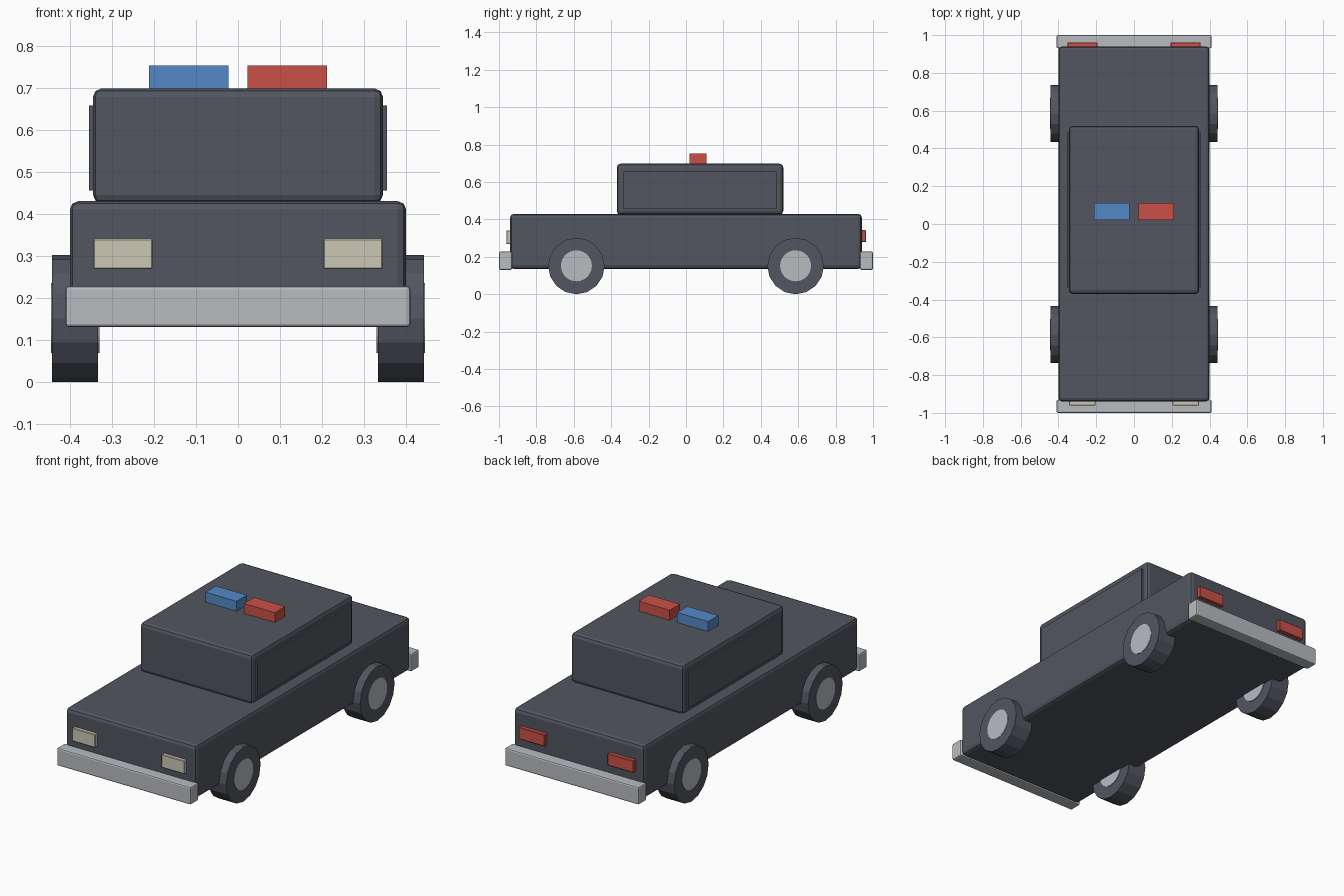
import bpy
import math

old = bpy.data.objects.get("Cube")
if old:
    bpy.data.objects.remove(old, do_unlink=True)


def material(name, colour):
    m = bpy.data.materials.new(name)
    m.use_nodes = True
    m.diffuse_color = (*colour, 1)
    m.node_tree.nodes["Principled BSDF"].inputs["Base Color"].default_value = (*colour, 1)
    return m


dark = material("charcoal", (0.085, 0.092, 0.115))
silver = material("silver", (0.48, 0.50, 0.53))
cream = material("cream", (0.60, 0.57, 0.47))
red = material("red", (0.60, 0.08, 0.065))
blue = material("blue", (0.09, 0.25, 0.57))


def box(name, low, high, mat, bevel=0.0, segments=2):
    """Axis-aligned block between two corners, with optional rounded edges."""
    centre = [(a + b) / 2 for a, b in zip(low, high)]
    bpy.ops.mesh.primitive_cube_add(size=1, location=centre)
    ob = bpy.context.object
    ob.name = name
    ob.scale = [b - a for a, b in zip(low, high)]
    bpy.ops.object.transform_apply(location=False, rotation=False, scale=True)
    ob.data.materials.append(mat)
    if bevel:
        mod = ob.modifiers.new("rounded_edges", "BEVEL")
        mod.width = bevel
        mod.segments = segments
    return ob


def disc(name, x, y, z, radius, width, sides, mat):
    """Cylinder with its axle along x and a corner pointing straight down."""
    bpy.ops.mesh.primitive_cylinder_add(vertices=sides, radius=radius, depth=width,
                                        location=(x, y, z), rotation=(0, math.pi / 2, 0))
    ob = bpy.context.object
    ob.name = name
    ob.data.materials.append(mat)


# Body and cabin
box("body", (-0.40, -0.94, 0.135), (0.40, 0.94, 0.43), dark, 0.02)
box("cabin", (-0.345, -0.37, 0.425), (0.345, 0.52, 0.698), dark, 0.02)

# Bumpers
box("front_bumper", (-0.41, -1.0, 0.13), (0.41, -0.93, 0.228), silver, 0.008)
box("rear_bumper", (-0.41, 0.93, 0.13), (0.41, 1.0, 0.228), silver, 0.008)

# Roof lights
box("roof_light_right", (-0.212, 0.02, 0.69), (-0.023, 0.11, 0.753), blue)
box("roof_light_left", (0.023, 0.02, 0.69), (0.212, 0.11, 0.753), red)

# Parts repeated on both sides
for side, s in (("left", 1), ("right", -1)):
    def mirrored(name, x, y, z, mat, bevel=0.0):
        xs = sorted((s * x[0], s * x[1]))
        box(f"{name}_{side}", (xs[0], y[0], z[0]), (xs[1], y[1], z[1]), mat, bevel, 1)

    mirrored("side_window", (0.335, 0.354), (-0.335, 0.485), (0.455, 0.657), dark)
    mirrored("headlight", (0.203, 0.344), (-0.96, -0.92), (0.268, 0.341), cream, 0.003)
    mirrored("tail_light", (0.192, 0.352), (0.92, 0.962), (0.278, 0.344), red, 0.003)

    for end, y in (("front", -0.586), ("rear", 0.586)):
        disc(f"{end}_tyre_{side}", s * 0.388, y, 0.151, 0.151, 0.11, 16, dark)
        disc(f"{end}_hub_{side}", s * 0.387, y, 0.152, 0.083, 0.116, 24, silver)
